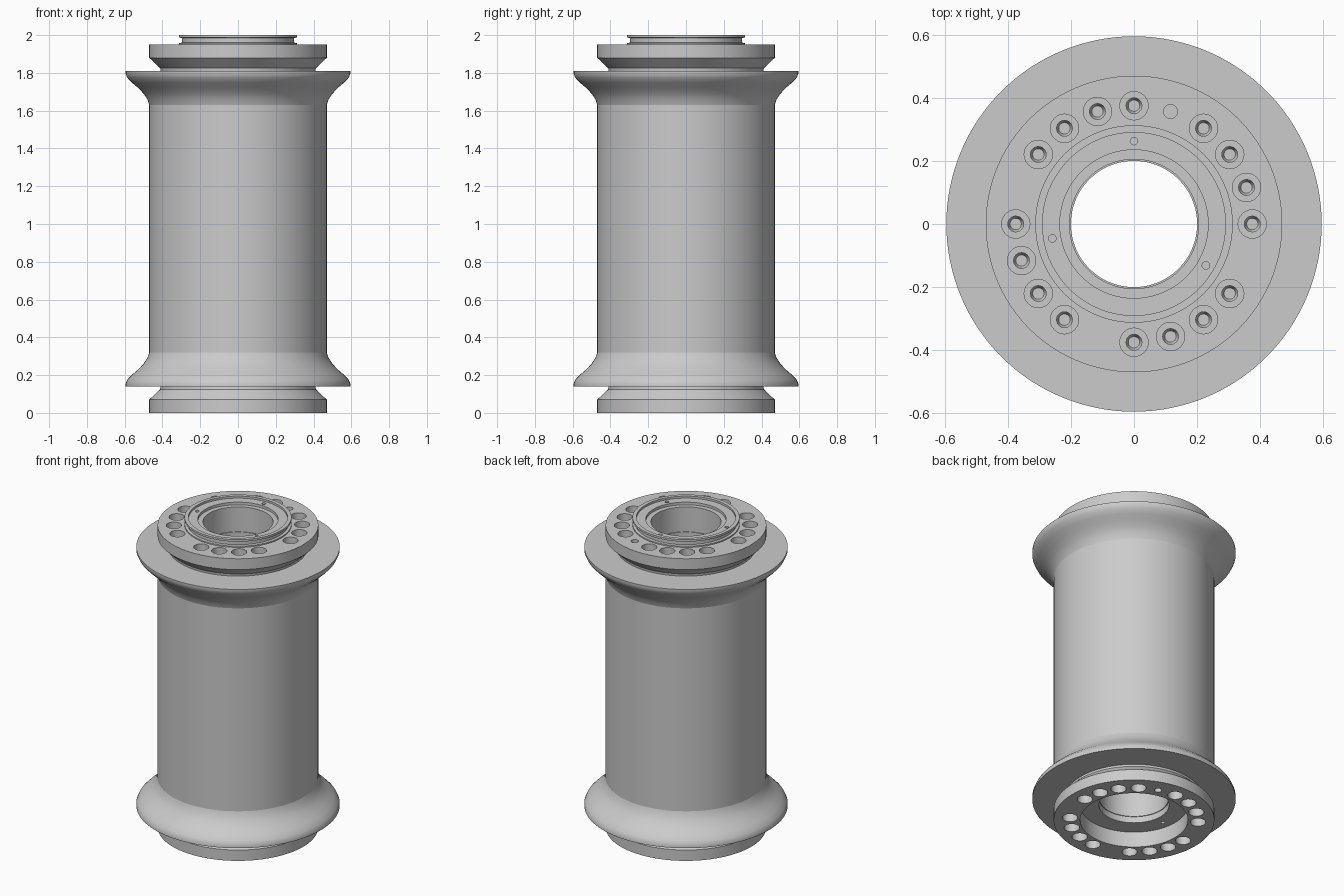
import bpy, bmesh, math

old = bpy.data.objects.get("Cube")
if old:
    bpy.data.objects.remove(old, do_unlink=True)

SEGMENTS = 128
MIRROR_Z = 1.95          # the two ends mirror each other across half this height

steel = bpy.data.materials.new("satin grey metal")
grey = (0.6, 0.6, 0.6, 1)
steel.diffuse_color = grey
steel.use_nodes = True
steel.node_tree.nodes["Principled BSDF"].inputs["Base Color"].default_value = grey


def revolve(bm, profile, segments, closed=False, cx=0, cy=0):
    """Spin (radius, height) points, listed counter-clockwise, around a vertical axis."""
    rings = []
    for r, z in profile:
        ring = []
        for i in range(segments):
            a = math.tau * i / segments
            ring.append(bm.verts.new((cx + r * math.cos(a), cy + r * math.sin(a), z)))
        rings.append(ring)
    pairs = list(zip(rings, rings[1:]))
    if closed:
        pairs.append((rings[-1], rings[0]))
    for low, high in pairs:
        for i in range(segments):
            j = (i + 1) % segments
            bm.faces.new((low[i], low[j], high[j], high[i]))


def make_object(name, bm):
    mesh = bpy.data.meshes.new(name)
    bm.to_mesh(mesh)
    bm.free()
    mesh.materials.append(steel)
    obj = bpy.data.objects.new(name, mesh)
    bpy.context.collection.objects.link(obj)
    return obj


def select(obj):
    bpy.ops.object.select_all(action="DESELECT")
    obj.select_set(True)
    bpy.context.view_layer.objects.active = obj


def smooth(obj):
    select(obj)
    bpy.ops.object.shade_smooth_by_angle(angle=math.radians(25))


def lathe(name, profile, closed=False):
    bm = bmesh.new()
    revolve(bm, profile, SEGMENTS, closed)
    return make_object(name, bm)


def flipped(profile):
    return [(r, MIRROR_Z - z) for r, z in reversed(profile)]


def drill(obj, holes):
    """Cut (profile, ring radius, angles) hole sets out of an object."""
    bm = bmesh.new()
    for profile, radius, angles in holes:
        for angle in angles:
            a = math.radians(angle)
            revolve(bm, profile, 24, False, radius * math.cos(a), radius * math.sin(a))
    bmesh.ops.remove_doubles(bm, verts=bm.verts, dist=0.0001)
    bmesh.ops.dissolve_degenerate(bm, edges=bm.edges, dist=0.0001)
    cutter = make_object("hole_cutter", bm)
    cutter.hide_render = True
    cut = obj.modifiers.new("holes", "BOOLEAN")
    cut.operation = "DIFFERENCE"
    cut.solver = "EXACT"
    cut.object = cutter
    select(obj)
    bpy.ops.object.modifier_apply(modifier=cut.name)
    bpy.data.objects.remove(cutter, do_unlink=True)


def plain_hole(radius, bottom, top):
    return [(0, bottom), (radius, bottom), (radius, top), (0, top)]


# Barrel and its central bore
smooth(lathe("barrel", [(0.47, 0.32), (0.47, 1.63)]))
smooth(lathe("bore", [(0.205, 1.81), (0.2, 1.81), (0.2, 0.14), (0.205, 0.14)]))

# Flared rims at both ends
rim = [(0.41, 0.14), (0.595, 0.14), (0.595, 0.155), (0.585, 0.177), (0.56, 0.203),
       (0.528, 0.23), (0.5, 0.26), (0.48, 0.29), (0.47, 0.32)]
smooth(lathe("lower_rim", rim))
smooth(lathe("upper_rim", flipped(rim)))

# Bolt pattern: twenty places, three left empty and one with a small dowel hole
DOWEL = 72
bolt_angles = [a for a in range(0, 360, 18) if a not in (DOWEL, 162, 252, 342)]
screw_angles = (90, 190, 330)
BOLT_RING = 0.375
SCREW_RING = 0.263

# Outer half of each flange: neck, taper and edge
edge = [(0.47, 0), (0.47, 0.07), (0.412, 0.125), (0.41, 0.14)]
counterbore = [(0, 1.835), (0.018, 1.835), (0.025, 1.85), (0.025, 1.87),
               (0.045, 1.87), (0.045, 1.97), (0, 1.97)]
dowel_hole = plain_hole(0.022, 1.88, 1.97)

# Lower flange with a deep socket
lower = lathe("lower_flange", edge + [(0.205, 0.14), (0.205, 0.1), (0.315, 0.1), (0.315, 0)], True)
drill(lower, [(flipped(counterbore), BOLT_RING, bolt_angles),
              (flipped(dowel_hole), BOLT_RING, [DOWEL]),
              (plain_hole(0.012, 0.08, 0.12), SCREW_RING, screw_angles)])
smooth(lower)

# Upper flange with a grooved spigot
spigot = [(0.313, 1.95), (0.313, 1.958), (0.297, 1.96), (0.297, 1.985), (0.313, 1.987),
          (0.313, 2), (0.29, 2), (0.29, 1.987), (0.235, 1.987), (0.235, 1.97), (0.205, 1.97)]
upper = lathe("upper_flange", [(0.205, 1.81)] + flipped(edge) + spigot, True)
drill(upper, [(counterbore, BOLT_RING, bolt_angles),
              (dowel_hole, BOLT_RING, [DOWEL]),
              (plain_hole(0.012, 1.965, 2), SCREW_RING, screw_angles)])
smooth(upper)
